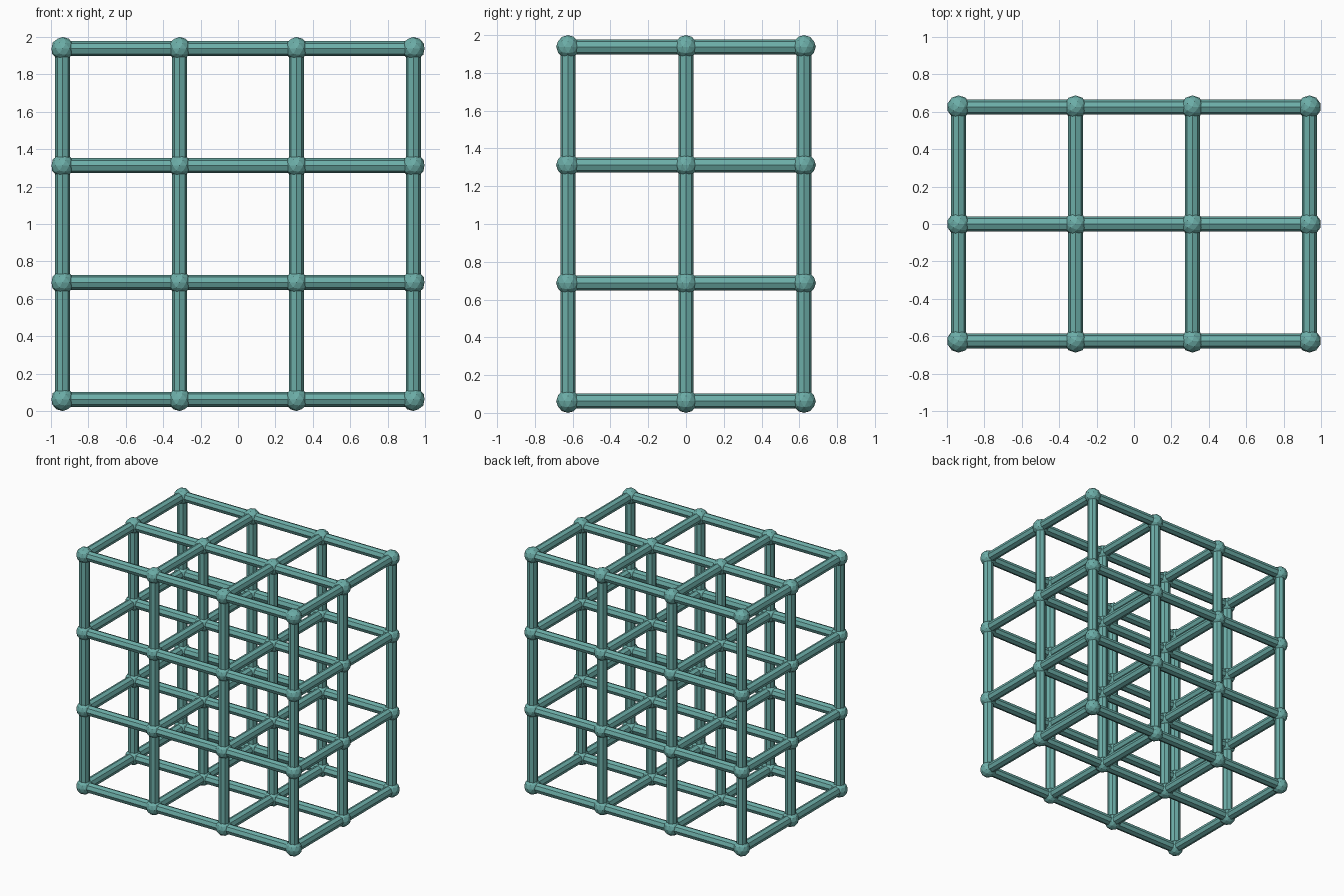
import bpy, bmesh
from mathutils import Matrix, Vector
from math import pi

if "Cube" in bpy.data.objects:
    bpy.data.objects.remove(bpy.data.objects["Cube"])

STEP, NODE_R, ROD_R, SIDES = 0.625, 0.0625, 0.04, 8
XS = [(i - 1.5) * STEP for i in range(4)]
YS = [(i - 1) * STEP for i in range(3)]
ZS = [NODE_R + i * STEP for i in range(4)]

mat = bpy.data.materials.new("teal")
mat.diffuse_color = (0.15, 0.42, 0.39, 1)
mat.use_nodes = True
mat.node_tree.nodes["Principled BSDF"].inputs["Base Color"].default_value = mat.diffuse_color


def make_object(name, bm):
    mesh = bpy.data.meshes.new(name)
    bm.to_mesh(mesh)
    bm.free()
    mesh.materials.append(mat)
    bpy.context.collection.objects.link(bpy.data.objects.new(name, mesh))


def rods(name, centres, length, rotation):
    bm = bmesh.new()
    for c in centres:
        bmesh.ops.create_cone(bm, cap_ends=True, segments=SIDES, radius1=ROD_R, radius2=ROD_R,
                              depth=length, matrix=Matrix.Translation(c) @ rotation)
    make_object(name, bm)


# Faceted ball at every lattice point
bm = bmesh.new()
for x in XS:
    for y in YS:
        for z in ZS:
            bmesh.ops.create_icosphere(bm, subdivisions=2, radius=NODE_R,
                                       matrix=Matrix.Translation((x, y, z)))
make_object("joint_balls", bm)

# Straight rods through the balls in each direction
rods("width_rods", [Vector((0, y, z)) for y in YS for z in ZS], 3 * STEP, Matrix.Rotation(pi / 2, 4, 'Y'))
rods("depth_rods", [Vector((x, 0, z)) for x in XS for z in ZS], 2 * STEP, Matrix.Rotation(pi / 2, 4, 'X'))
rods("upright_rods", [Vector((x, y, 1)) for x in XS for y in YS], 3 * STEP, Matrix.Identity(4))
